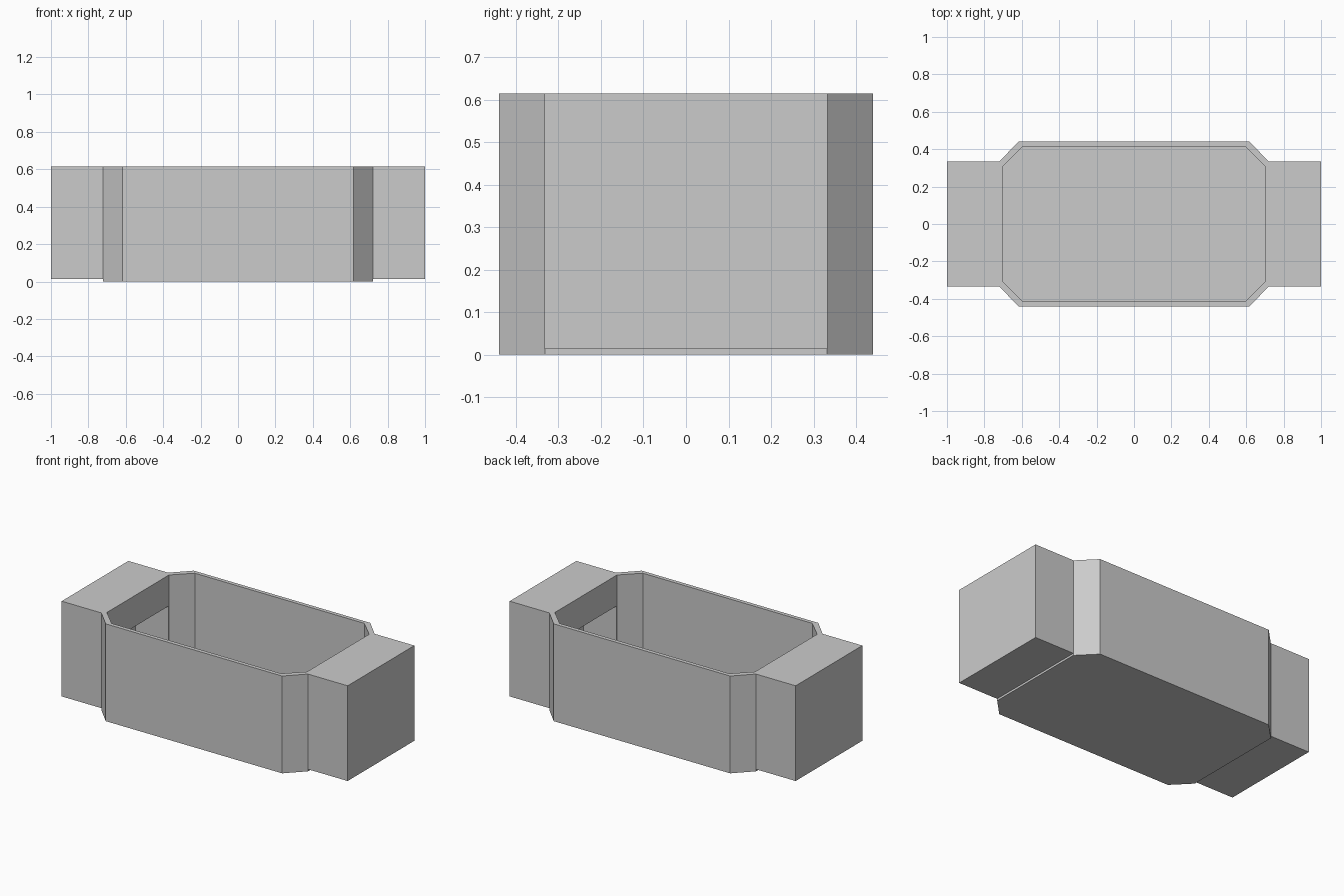
import bpy
import bmesh

if "Cube" in bpy.data.objects:
    bpy.data.objects.remove(bpy.data.objects["Cube"])

HEIGHT = 0.615
FLOOR = 0.026


def prism(name, outline, z0, z1):
    """Extrude a flat outline from z0 up to z1."""
    bm = bmesh.new()
    base = bm.faces.new([bm.verts.new((x, y, z0)) for x, y in outline])
    top = bmesh.ops.extrude_face_region(bm, geom=[base])["geom"]
    bmesh.ops.translate(bm, vec=(0, 0, z1 - z0),
                        verts=[v for v in top if isinstance(v, bmesh.types.BMVert)])
    bmesh.ops.recalc_face_normals(bm, faces=bm.faces)
    mesh = bpy.data.meshes.new(name)
    bm.to_mesh(mesh)
    bm.free()
    obj = bpy.data.objects.new(name, mesh)
    bpy.context.collection.objects.link(obj)
    return obj


def rectangle(x, y):
    return [(-x, -y), (x, -y), (x, y), (-x, y)]


def octagon(x, y, cut_x, cut_y):
    """Rectangle with its four corners cut off."""
    return [(-cut_x, -y), (cut_x, -y), (x, -cut_y), (x, cut_y),
            (cut_x, y), (-cut_x, y), (-x, cut_y), (-x, -cut_y)]


def combine(target, tool, operation):
    """Add or subtract a helper solid and keep it out of the render."""
    mod = target.modifiers.new(tool.name, 'BOOLEAN')
    mod.operation = operation
    mod.solver = 'EXACT'
    mod.object = tool
    bpy.context.view_layer.objects.active = target
    bpy.ops.object.modifier_apply(modifier=mod.name)
    bpy.data.objects.remove(tool, do_unlink=True)


# Eight-sided tub body
tub = prism("tub", octagon(0.723, 0.44, 0.617, 0.332), 0, HEIGHT)

# Both end blocks, made as one bar through the tub, slightly above the ground
combine(tub, prism("end_blocks", rectangle(1.0, 0.333), 0.013, HEIGHT), 'UNION')

# Open cavity, plus the low pockets that reach from it into the end blocks
cavity = prism("cavity", octagon(0.70, 0.415, 0.593, 0.31), FLOOR, HEIGHT + 0.2)
combine(cavity, prism("pockets", rectangle(0.93, 0.305), FLOOR, 0.42), 'UNION')
combine(tub, cavity, 'DIFFERENCE')
